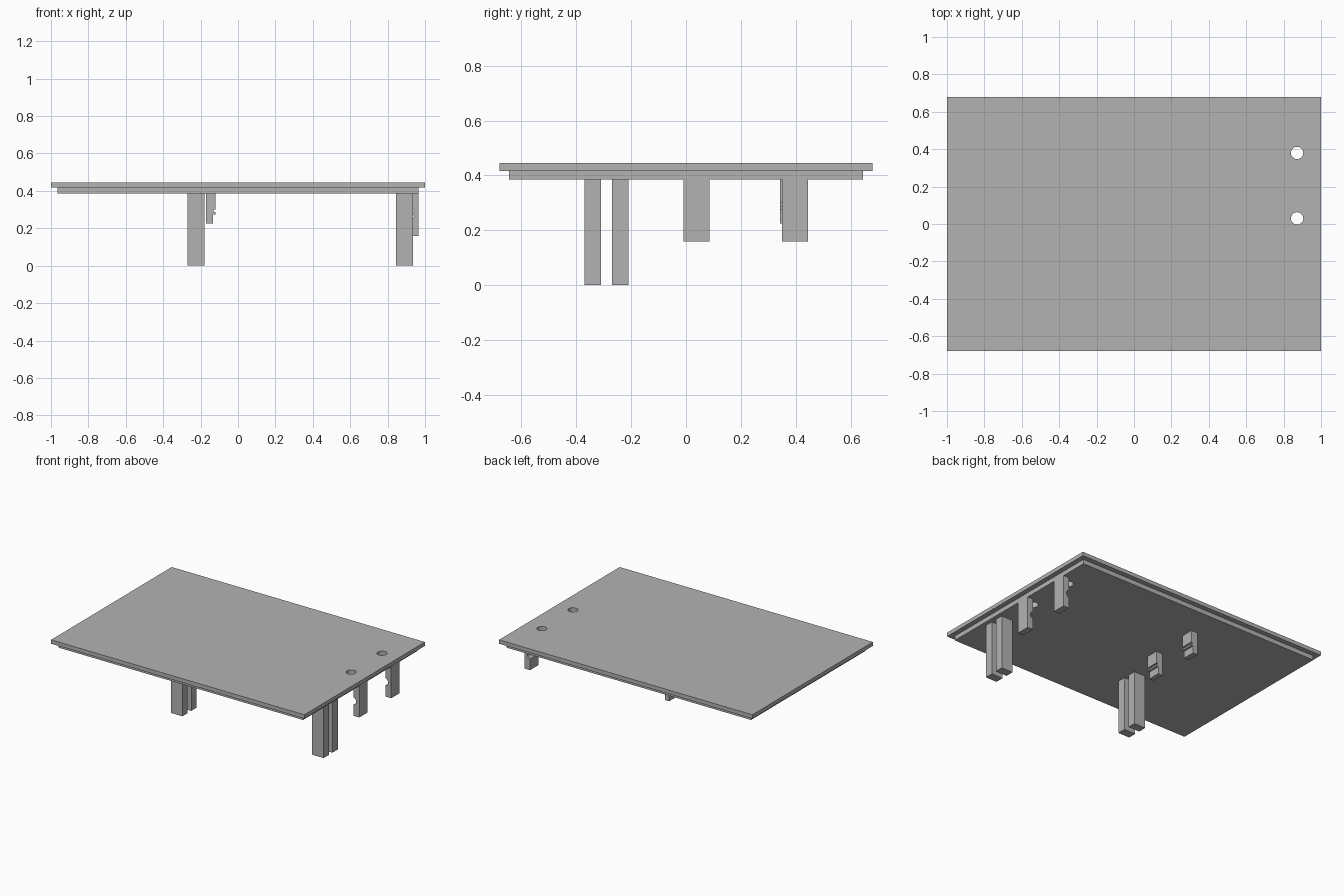
import bpy, bmesh
from math import sin, cos, pi

cube = bpy.data.objects.get("Cube")
if cube:
    bpy.data.objects.remove(cube)

grey = bpy.data.materials.new("plain grey")
grey.use_nodes = True
grey.diffuse_color = (0.45, 0.45, 0.45, 1)
bsdf = next(n for n in grey.node_tree.nodes if n.type == 'BSDF_PRINCIPLED')
bsdf.inputs["Base Color"].default_value = grey.diffuse_color


def extrude(name, profile, y0, y1):
    """Extrude an x-z outline along y."""
    bm = bmesh.new()
    face = bm.faces.new([bm.verts.new((x, y0, z)) for x, z in profile])
    out = bmesh.ops.extrude_face_region(bm, geom=[face])
    moved = [v for v in out["geom"] if isinstance(v, bmesh.types.BMVert)]
    bmesh.ops.translate(bm, verts=moved, vec=(0, y1 - y0, 0))
    bmesh.ops.recalc_face_normals(bm, faces=bm.faces)
    mesh = bpy.data.meshes.new(name)
    bm.to_mesh(mesh)
    bm.free()
    mesh.materials.append(grey)
    obj = bpy.data.objects.new(name, mesh)
    bpy.context.collection.objects.link(obj)
    return obj


def box(name, x0, x1, y0, y1, z0, z1):
    return extrude(name, [(x0, z0), (x1, z0), (x1, z1), (x0, z1)], y0, y1)


# Stepped lid: wide top panel over a narrower lower panel
panels = [box("top_panel", -1, 1, -0.68, 0.68, 0.417, 0.445),
          box("lower_panel", -0.965, 0.965, -0.645, 0.645, 0.385, 0.417)]

# Two round holes through both panels
for y in (0.03, 0.38):
    bpy.ops.mesh.primitive_cylinder_add(vertices=48, radius=0.033, depth=0.3,
                                        location=(0.872, y, 0.42))
    cutter = bpy.context.object
    cutter.name = "hole_cutter"
    cutter.hide_render = True
    for panel in panels:
        bpy.context.view_layer.objects.active = panel
        mod = panel.modifiers.new("hole", 'BOOLEAN')
        mod.operation = 'DIFFERENCE'
        mod.solver = 'EXACT'
        mod.object = cutter
        bpy.ops.object.modifier_apply(modifier=mod.name)
    bpy.data.objects.remove(cutter)

# Paired long prongs near the front
for x in (-0.27, 0.845):
    for y in (-0.37, -0.27):
        box("long_prong", x, x + 0.09, y, y + 0.06, 0, 0.385)

# Edge brackets with a round notch on the inner side
notch = [(0.92 + 0.02 * sin(a), 0.265 - 0.025 * cos(a))
         for a in (pi * i / 12 for i in range(13))]
bracket = [(0.965, 0.385), (0.965, 0.16), (0.92, 0.16)] + notch + [(0.92, 0.385)]
for y in (-0.01, 0.35):
    extrude("edge_bracket", bracket, y, y + 0.095)

# Small stepped clips with a slot above the step
clip = [(-0.17, 0.385), (-0.17, 0.225), (-0.135, 0.225), (-0.135, 0.275),
        (-0.12, 0.275), (-0.12, 0.287), (-0.13, 0.287), (-0.13, 0.3),
        (-0.12, 0.3), (-0.12, 0.385)]
for y in (-0.008, 0.342):
    extrude("small_clip", clip, y, y + 0.09)
